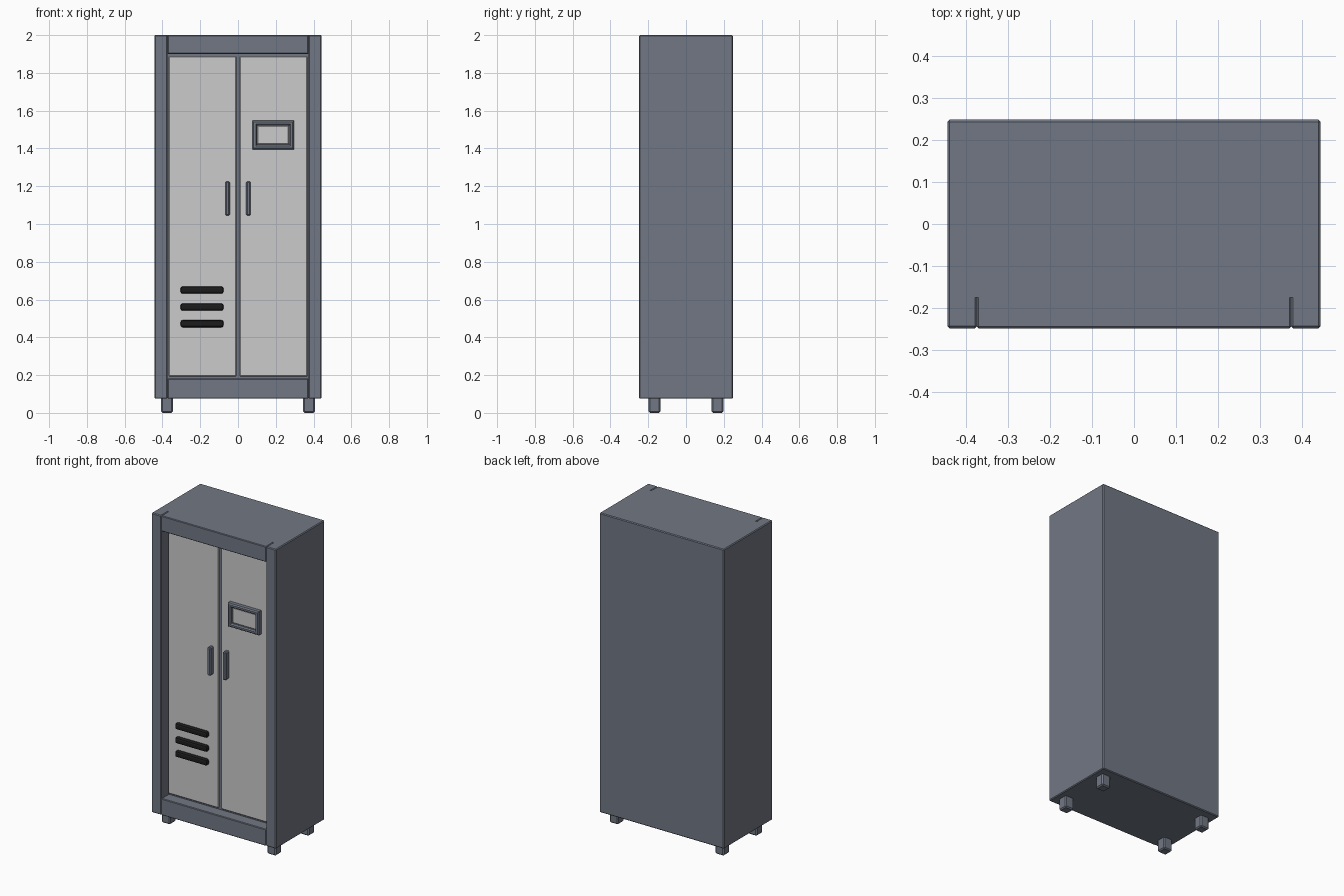
import bpy, bmesh
from mathutils import Vector

if "Cube" in bpy.data.objects:
    bpy.data.objects.remove(bpy.data.objects["Cube"])


def material(name, rgb):
    m = bpy.data.materials.new(name)
    m.diffuse_color = (*rgb, 1)
    m.use_nodes = True
    m.node_tree.nodes["Principled BSDF"].inputs["Base Color"].default_value = m.diffuse_color
    return m


SLATE = material("slate metal", (0.165, 0.185, 0.23))
LIGHT = material("light grey panel", (0.60, 0.60, 0.60))
BLACK = material("black vent", (0.012, 0.012, 0.012))


def finish(name, bm, mat):
    me = bpy.data.meshes.new(name)
    bmesh.ops.recalc_face_normals(bm, faces=bm.faces)
    bm.to_mesh(me)
    bm.free()
    me.materials.append(mat)
    ob = bpy.data.objects.new(name, me)
    bpy.context.collection.objects.link(ob)
    return ob


def box(name, lo, hi, mat, bevel=0.005, segments=1, flat_y=None):
    """Bevelled box; edges lying in the plane y = flat_y stay sharp."""
    lo, hi = Vector(lo), Vector(hi)
    bm = bmesh.new()
    bmesh.ops.create_cube(bm, size=1)
    for v in bm.verts:
        v.co = Vector([(lo[i] + hi[i]) / 2 + v.co[i] * (hi[i] - lo[i]) for i in range(3)])
    edges = [e for e in bm.edges
             if flat_y is None or any(abs(v.co.y - flat_y) > 1e-4 for v in e.verts)]
    bmesh.ops.bevel(bm, geom=edges, offset=bevel, segments=segments,
                    profile=0.5, affect='EDGES')
    return finish(name, bm, mat)


W, D, H, BASE = 0.443, 0.248, 2.0, 0.075   # half width, half depth, top, underside
INNER, BACK, DOOR = 0.373, -0.175, -0.186  # opening half width, recess depth, door face

# Cabinet body behind the front frame
box("cabinet_body", (-W, BACK, BASE), (W, D, H), SLATE, flat_y=BACK)

# Rails across the top and bottom of the front
for name, z0, z1 in (("top_rail", 1.9, H), ("bottom_rail", BASE, 0.182)):
    box(name, (-INNER, -D, z0), (INNER, BACK, z1), SLATE, 0.004, flat_y=BACK)

for s, side in ((-1, "left"), (1, "right")):
    def span(a, b):
        return sorted((s * a, s * b))

    # Front stile
    x0, x1 = span(INNER, W)
    box(side + "_stile", (x0, -D, BASE), (x1, BACK, H), SLATE, flat_y=BACK)
    # Door
    x0, x1 = span(0.009, 0.367)
    box(side + "_door", (x0, DOOR, 0.193), (x1, BACK + 0.005, 1.888), LIGHT, 0.004)
    # Handle
    x0, x1 = span(0.043, 0.067)
    box(side + "_handle", (x0, DOOR - 0.035, 1.045), (x1, DOOR + 0.005, 1.225), SLATE, 0.006)
    # Feet
    x0, x1 = span(0.345, 0.407)
    for yc, end in ((-0.167, "front"), (0.167, "back")):
        box(f"{end}_{side}_foot", (x0, yc - 0.031, 0), (x1, yc + 0.031, BASE + 0.01), SLATE, 0.007)

# Ventilation louvres on the left door
for i, z in enumerate((0.472, 0.56, 0.65)):
    box(f"vent_{i + 1}", (-0.304, DOOR - 0.025, z - 0.019),
        (-0.077, DOOR + 0.015, z + 0.019), BLACK, 0.011, 2)

# Label holder on the right door: rectangular ring with an open centre
bm = bmesh.new()
cx, cz = 0.186, 1.471
rings = [(0.110, 0.076, DOOR + 0.003), (0.110, 0.076, DOOR - 0.024), (0.103, 0.069, DOOR - 0.031),
         (0.092, 0.058, DOOR - 0.031), (0.085, 0.051, DOOR - 0.024), (0.085, 0.051, DOOR + 0.003)]
loops = [[bm.verts.new((cx + sx * w, y, cz + sz * h))
          for sx, sz in ((-1, -1), (1, -1), (1, 1), (-1, 1))] for w, h, y in rings]
for k in range(len(loops)):
    a, b = loops[k], loops[(k + 1) % len(loops)]
    for j in range(4):
        bm.faces.new((a[j], a[(j + 1) % 4], b[(j + 1) % 4], b[j]))
finish("label_frame", bm, SLATE)
box("label_card", (cx - 0.085, DOOR - 0.018, cz - 0.051),
    (cx + 0.085, DOOR + 0.003, cz + 0.051), LIGHT, 0.005)
